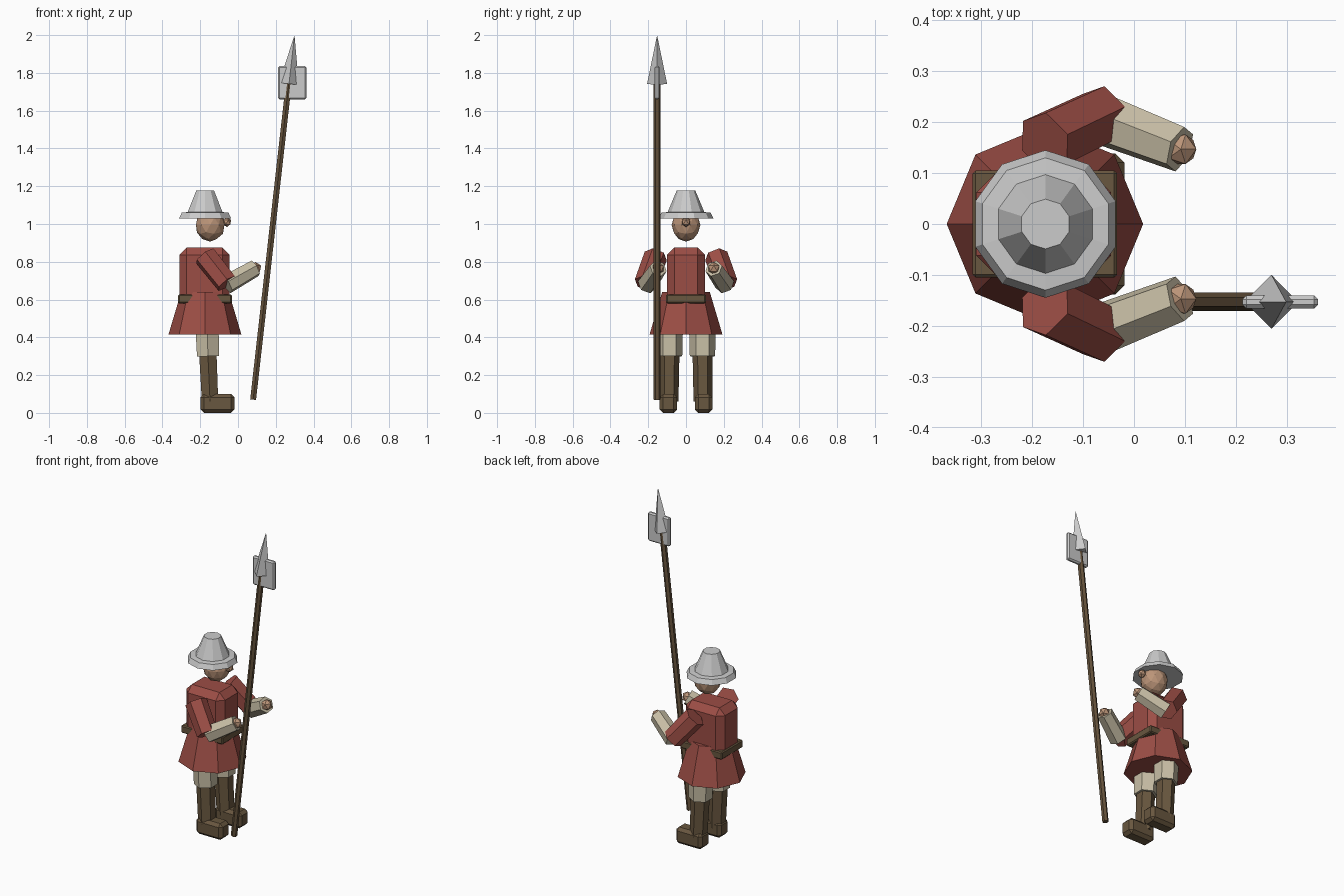
import bpy, bmesh
from mathutils import Vector, Matrix

if "Cube" in bpy.data.objects:
    bpy.data.objects.remove(bpy.data.objects["Cube"])


def material(name, rgb):
    m = bpy.data.materials.new(name)
    m.diffuse_color = (*rgb, 1)
    m.use_nodes = True
    m.node_tree.nodes["Principled BSDF"].inputs["Base Color"].default_value = m.diffuse_color
    return m


RED = material("red_cloth", (0.33, 0.075, 0.06))
CREAM = material("cream_linen", (0.58, 0.52, 0.38))
BROWN = material("brown_leather", (0.14, 0.095, 0.05))
WOOD = material("pole_wood", (0.13, 0.085, 0.045))
SKIN = material("skin", (0.50, 0.30, 0.19))
UP = Vector((0, 0, 1))


def finish(name, bm, mat):
    bmesh.ops.recalc_face_normals(bm, faces=bm.faces)
    me = bpy.data.meshes.new(name)
    bm.to_mesh(me)
    bm.free()
    ob = bpy.data.objects.new(name, me)
    bpy.context.collection.objects.link(ob)
    if mat:
        me.materials.append(mat)
    return ob


def prism(name, a, b, r1, r2, sides, mat=None):
    """Tapered prism running from point a to point b, one corner on local +y."""
    a, b = Vector(a), Vector(b)
    bm = bmesh.new()
    bmesh.ops.create_cone(bm, cap_ends=True, segments=sides, radius1=r1, radius2=r2,
                          depth=(b - a).length)
    rot = UP.rotation_difference(b - a).to_matrix().to_4x4()
    bm.transform(Matrix.Translation((a + b) / 2) @ rot)
    return finish(name, bm, mat)


def box(name, lo, hi, bevel, mat=None):
    """Box between two corners with a single chamfer."""
    lo, hi = Vector(lo), Vector(hi)
    bm = bmesh.new()
    bmesh.ops.create_cube(bm, size=1)
    bm.transform(Matrix.Translation((lo + hi) / 2) @ Matrix.Diagonal((*(hi - lo), 1)))
    ob = finish(name, bm, mat)
    mod = ob.modifiers.new("chamfer", 'BEVEL')
    mod.width = bevel
    mod.segments = 1
    return ob


def ball(name, centre, radii, detail, mat):
    bm = bmesh.new()
    bmesh.ops.create_icosphere(bm, subdivisions=detail, radius=1)
    bm.transform(Matrix.Translation(centre) @ Matrix.Diagonal((*radii, 1)))
    return finish(name, bm, mat)


def stack(name, cx, rings, sides, mat=None):
    """Rings of (radius, z) around a vertical axis, skinned and capped."""
    bm = bmesh.new()
    loops = []
    for r, z in rings:
        c = bmesh.ops.create_circle(bm, segments=sides, radius=r,
                                    matrix=Matrix.Translation((cx, 0, z)))
        loops.append(c["verts"])
    for p, q in zip(loops, loops[1:]):
        for i in range(sides):
            j = (i + 1) % sides
            bm.faces.new((p[i], p[j], q[j], q[i]))
    bm.faces.new(loops[0])
    bm.faces.new(loops[-1])
    return finish(name, bm, mat)


# Coat: torso, flared skirt and belt
box("torso", (-0.31, -0.10, 0.56), (-0.045, 0.10, 0.875), 0.038, RED)
stack("coat_skirt", -0.175, [(0.193, 0.415), (0.126, 0.64)], 8, RED)
box("belt", (-0.317, -0.105, 0.58), (-0.033, 0.105, 0.627), 0.006, BROWN)

# Head, nose and brimmed helmet
ball("head", (-0.147, 0, 0.995), (0.079, 0.076, 0.088), 2, SKIN)
ball("nose", (-0.058, 0, 1.01), (0.024, 0.026, 0.026), 1, SKIN)
stack("helmet", -0.174, [(0.145, 1.03), (0.13, 1.06), (0.097, 1.063), (0.049, 1.178)], 10)

# Legs and arms, one of each per side
for side, s in (("left", 1), ("right", -1)):
    box(f"{side}_foot", (-0.198, s * 0.093 - 0.046, 0), (-0.019, s * 0.093 + 0.046, 0.10),
        0.018, BROWN)
    prism(f"{side}_boot", (-0.148, s * 0.09, 0.06), (-0.159, s * 0.088, 0.30),
          0.05, 0.053, 6, BROWN)
    prism(f"{side}_breeches", (-0.159, s * 0.087, 0.30), (-0.165, s * 0.087, 0.50),
          0.067, 0.072, 6, CREAM)
    elbow = (-0.06, s * 0.215, 0.685)
    wrist = (0.09, s * 0.147, 0.765)
    prism(f"{side}_upper_arm", (-0.175, s * 0.16, 0.83), elbow, 0.063, 0.06, 6, RED)
    prism(f"{side}_forearm", (-0.06, s * 0.205, 0.68), wrist, 0.053, 0.047, 6, CREAM)
    ball(f"{side}_hand", (0.092, s * 0.147, 0.765), (0.034,) * 3, 1, SKIN)

# Polearm: leaning shaft, spear point and axe blade
Y = -0.153
prism("pole_shaft", (0.08, Y, 0.07), (0.275, Y, 1.80), 0.018, 0.018, 6, WOOD)
prism("spear_point", (0.27, Y, 1.742), (0.299, Y, 2.0), 0.053, 0, 4)
box("axe_blade", (0.213, Y - 0.013, 1.66), (0.362, Y + 0.013, 1.837), 0.008)
